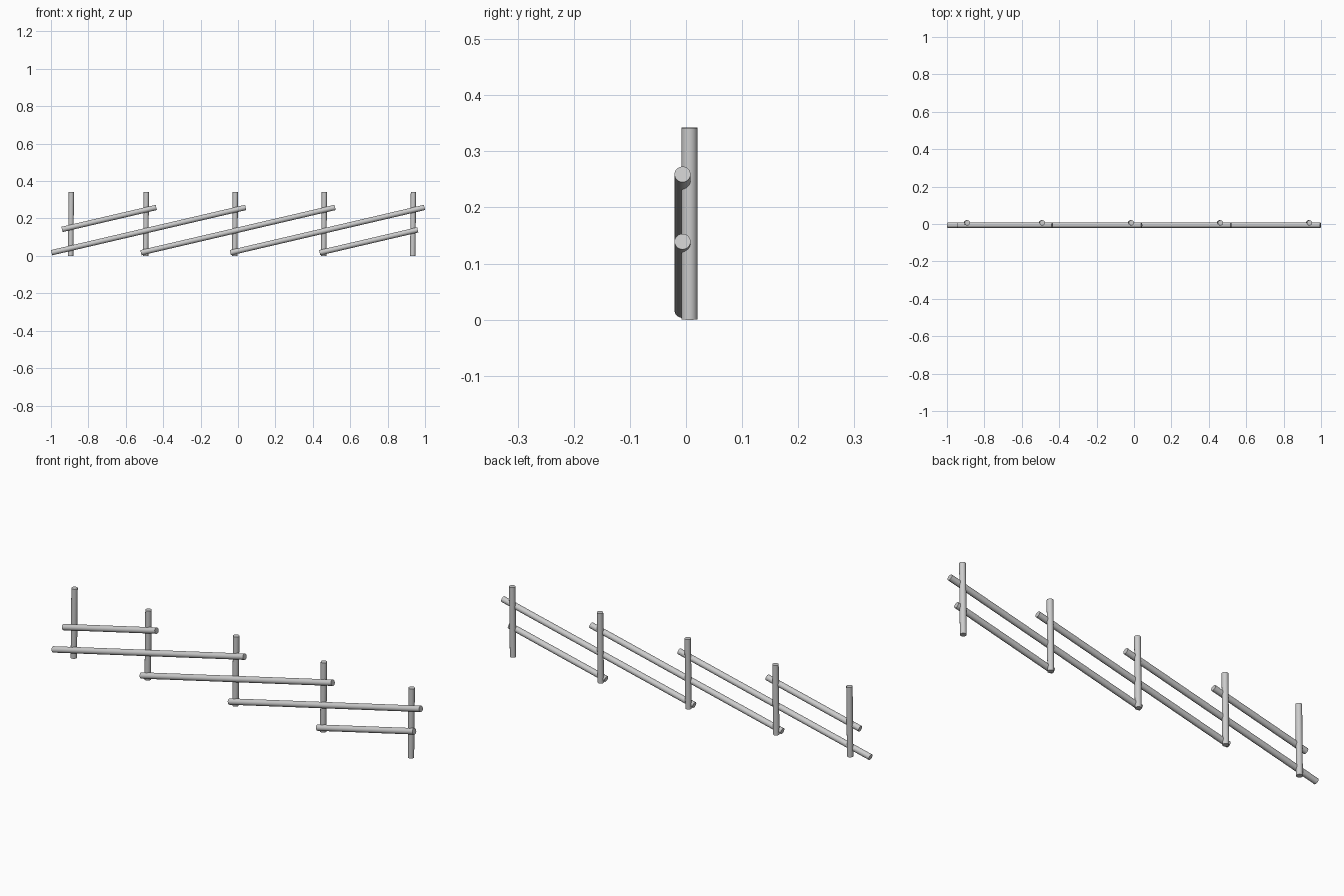
import bpy
from mathutils import Vector

if "Cube" in bpy.data.objects:
    bpy.data.objects.remove(bpy.data.objects["Cube"])

R = 0.0143          # pole radius
POST_Y, RAIL_Y = 0.0062, -0.0062


def pole(name, a, b):
    """Round pole between two points, square-cut ends."""
    a, b = Vector(a), Vector(b)
    d = b - a
    bpy.ops.mesh.primitive_cylinder_add(vertices=24, radius=R, depth=d.length,
                                        location=(a + b) / 2)
    ob = bpy.context.object
    ob.name = name
    ob.rotation_euler = d.to_track_quat('Z', 'Y').to_euler()
    bpy.ops.object.shade_smooth_by_angle()
    return ob


# Upright posts, leaning very slightly
for i, x in enumerate((-0.893, -0.492, -0.016, 0.460, 0.936)):
    pole(f"post_{i + 1}", (x - 0.002, POST_Y, 0), (x + 0.002, POST_Y, 0.342))

# Sloping rails: the outer two are shortened copies of the same slope
LOW, HIGH, STEP, SPAN = 0.017, 0.259, 0.478, 1.038
SLOPE = (HIGH - LOW) / SPAN
for i in range(-1, 4):
    start = -0.997 + i * STEP
    x0 = max(start, -0.941) if i < 0 else start
    x1 = min(start + SPAN, 0.961) if i == 3 else start + SPAN
    pole(f"rail_{i + 2}",
         (x0, RAIL_Y, LOW + (x0 - start) * SLOPE),
         (x1, RAIL_Y, LOW + (x1 - start) * SLOPE))
